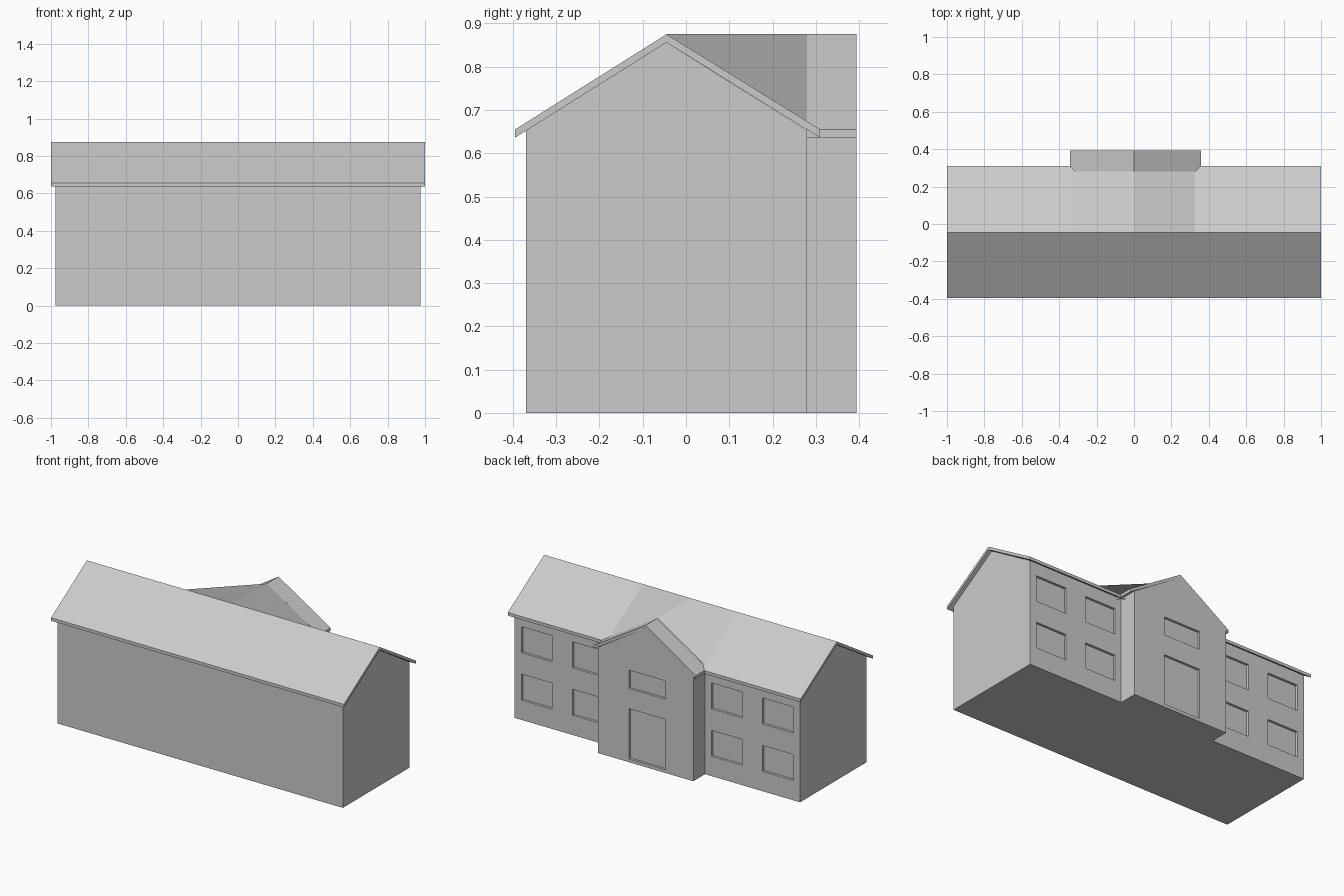
import bpy, bmesh

if "Cube" in bpy.data.objects:
    bpy.data.objects.remove(bpy.data.objects["Cube"])

grey = bpy.data.materials.new("light_grey")
grey.diffuse_color = (0.6, 0.6, 0.6, 1)
grey.use_nodes = True
grey.node_tree.nodes["Principled BSDF"].inputs["Base Color"].default_value = grey.diffuse_color


def mesh_object(name, verts, faces, fix_normals=True):
    mesh = bpy.data.meshes.new(name)
    mesh.from_pydata(verts, [], faces)
    if fix_normals:
        bm = bmesh.new()
        bm.from_mesh(mesh)
        bmesh.ops.recalc_face_normals(bm, faces=bm.faces)
        bm.to_mesh(mesh)
        bm.free()
    mesh.materials.append(grey)
    obj = bpy.data.objects.new(name, mesh)
    bpy.context.collection.objects.link(obj)
    return obj


def prism(name, profile, a, b, axis):
    """Extrude a (horizontal, z) profile from a to b along the x or y axis."""
    place = (lambda h, z, t: (t, h, z)) if axis == "x" else (lambda h, z, t: (h, t, z))
    n = len(profile)
    verts = [place(h, z, t) for t in (a, b) for h, z in profile]
    faces = [list(range(n)), list(range(n, 2 * n))]
    faces += [[i, (i + 1) % n, (i + 1) % n + n, i + n] for i in range(n)]
    return mesh_object(name, verts, faces)


def roof_profile(left, ridge, right):
    """Thin folded slab with upright eave ends."""
    return [(left, 0.655), (ridge, 0.875), (right, 0.655),
            (right, 0.636), (ridge, 0.856), (left, 0.636)]


def recess(wall, x0, x1, z0, z1, y, depth=0.015):
    """Cut a shallow opening into a back wall."""
    cutter = prism("opening_cutter", [(x0, z0), (x1, z0), (x1, z1), (x0, z1)],
                   y - depth, y + 0.05, "y")
    cutter.hide_render = True
    cutter.hide_set(True)
    mod = wall.modifiers.new("opening", "BOOLEAN")
    mod.operation = "DIFFERENCE"
    mod.solver = "EXACT"
    mod.object = cutter
    bpy.context.view_layer.objects.active = wall
    bpy.ops.object.modifier_apply(modifier=mod.name)
    bpy.data.objects.remove(cutter, do_unlink=True)


# Main block with gabled ends
BACK, RIDGE_Y = 0.28, -0.045
main = prism("main_walls", [(-0.37, 0), (BACK, 0), (BACK, 0.653),
                            (RIDGE_Y, 0.856), (-0.37, 0.653)], -0.975, 0.975, "x")
prism("main_roof", roof_profile(-0.395, RIDGE_Y, 0.31), -1, 1, "x")

# Projecting entrance wing at the back
WING_BACK = 0.394
wing = prism("wing_walls", [(-0.326, 0), (0.326, 0), (0.326, 0.653),
                            (0, 0.856), (-0.326, 0.653)], BACK, WING_BACK, "y")
prism("wing_roof", roof_profile(-0.342, 0, 0.357), BACK, WING_BACK, "y")

# Roof patches joining the wing gable to the main ridge
for side, s in (("left", -1), ("right", 1)):
    quad = [(s * 0.327, RIDGE_Y, 0.875), (0, RIDGE_Y, 0.875),
            (0, BACK, 0.875), (s * 0.327, BACK, 0.673)]
    mesh_object("roof_join_" + side, quad, [(0, 1, 2, 3) if s < 0 else (0, 3, 2, 1)],
                fix_normals=False)

# Windows in two rows on each side, then door and window of the wing
for s in (-1, 1):
    for inner, outer in ((0.37, 0.58), (0.718, 0.928)):
        for z in (0.122, 0.415):
            x0, x1 = sorted((s * inner, s * outer))
            recess(main, x0, x1, z, z + 0.16, BACK)
recess(wing, -0.137, 0.113, 0.02, 0.33, WING_BACK)
recess(wing, -0.137, 0.113, 0.455, 0.568, WING_BACK)
